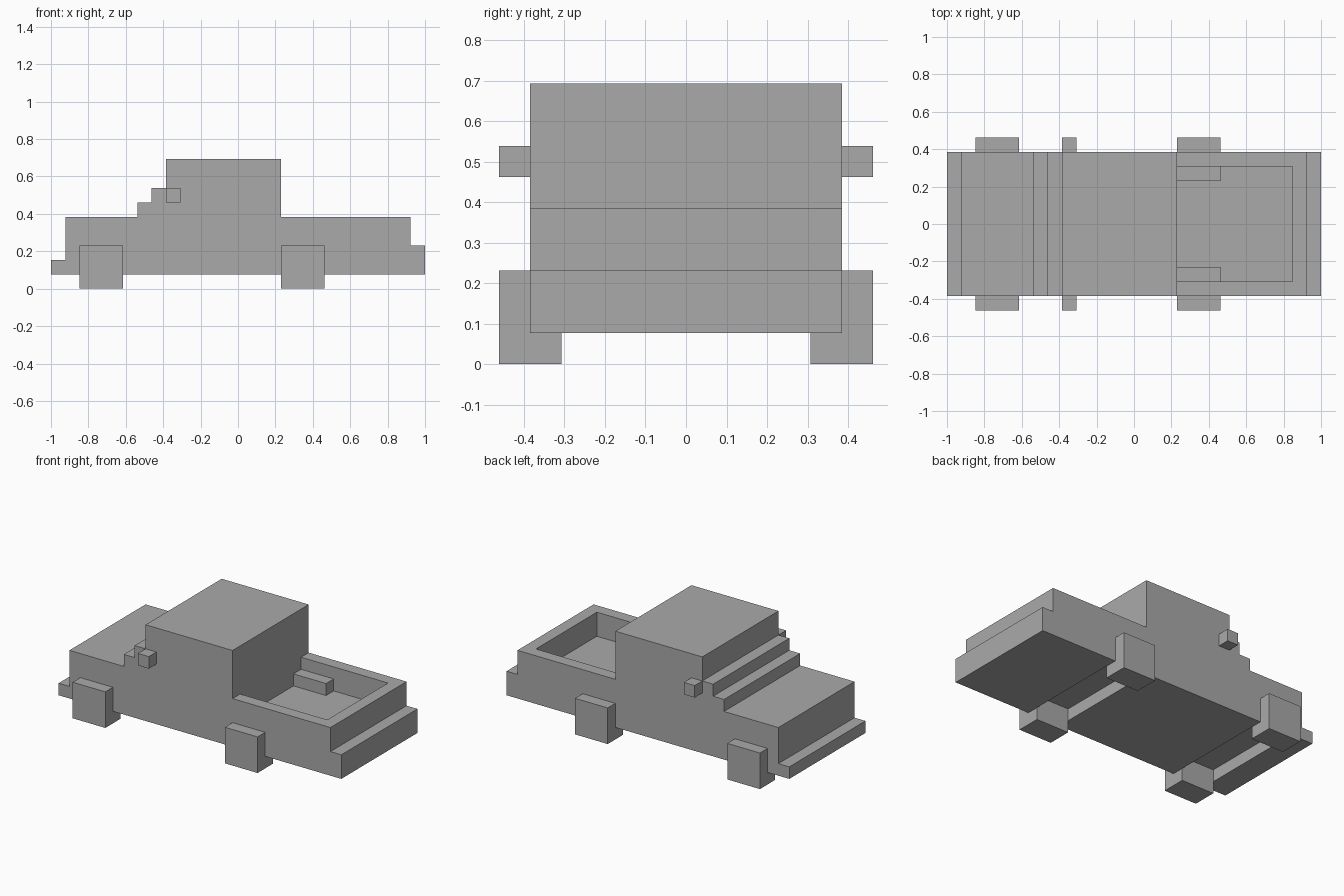
import bpy
import bmesh

if "Cube" in bpy.data.objects:
    bpy.data.objects.remove(bpy.data.objects["Cube"], do_unlink=True)

U = 1 / 13  # one block of the grid the truck is built on

grey = bpy.data.materials.new("plain grey")
grey.use_nodes = True
grey.diffuse_color = (0.4, 0.4, 0.4, 1)
grey.node_tree.nodes["Principled BSDF"].inputs["Base Color"].default_value = (0.4, 0.4, 0.4, 1)


def extrude_profile(name, outline, y0, y1):
    """Extrude an x-z outline, given in blocks, from y0 to y1."""
    bm = bmesh.new()
    face = bm.faces.new([bm.verts.new((x * U, y0 * U, z * U)) for x, z in outline])
    side = bmesh.ops.extrude_face_region(bm, geom=[face])["geom"]
    verts = [v for v in side if isinstance(v, bmesh.types.BMVert)]
    bmesh.ops.translate(bm, verts=verts, vec=(0, (y1 - y0) * U, 0))
    bmesh.ops.recalc_face_normals(bm, faces=bm.faces)
    mesh = bpy.data.meshes.new(name)
    bm.to_mesh(mesh)
    bm.free()
    mesh.materials.append(grey)
    obj = bpy.data.objects.new(name, mesh)
    bpy.context.collection.objects.link(obj)
    return obj


def box(name, x0, x1, y0, y1, z0, z1):
    return extrude_profile(name, [(x0, z0), (x1, z0), (x1, z1), (x0, z1)], y0, y1)


def box_pair(name, x0, x1, y0, y1, z0, z1):
    """A box and its twin on the other side of the truck."""
    box("back_" + name, x0, x1, y0, y1, z0, z1)
    box("front_" + name, x0, x1, -y1, -y0, z0, z1)


# Hood, stepped windscreen and cab, with a slot below for the axle
extrude_profile("cab_and_hood", [
    (-13, 1), (-11, 1), (-11, 2), (-8, 2), (-8, 1), (3, 1), (3, 9), (-5, 9),
    (-5, 7), (-6, 7), (-6, 6), (-7, 6), (-7, 5), (-12, 5), (-12, 2), (-13, 2)], -5, 5)

# Cargo bed: floor with axle slot and bumper, side walls and tailgate
extrude_profile("bed_floor_and_bumper", [
    (3, 2), (6, 2), (6, 1), (13, 1), (13, 3), (3, 3)], -5, 5)
box_pair("bed_wall", 3, 12, 4, 5, 3, 5)
box("tailgate", 11, 12, -4, 4, 3, 5)
box_pair("wheel_well", 3, 6, 3, 4, 3, 4)

# Wheels and mirrors
for label, x in (("hood", -11), ("bed", 3)):
    box_pair(label + "_wheel", x, x + 3, 4, 6, 0, 3)
box_pair("mirror", -5, -4, 5, 6, 6, 7)
